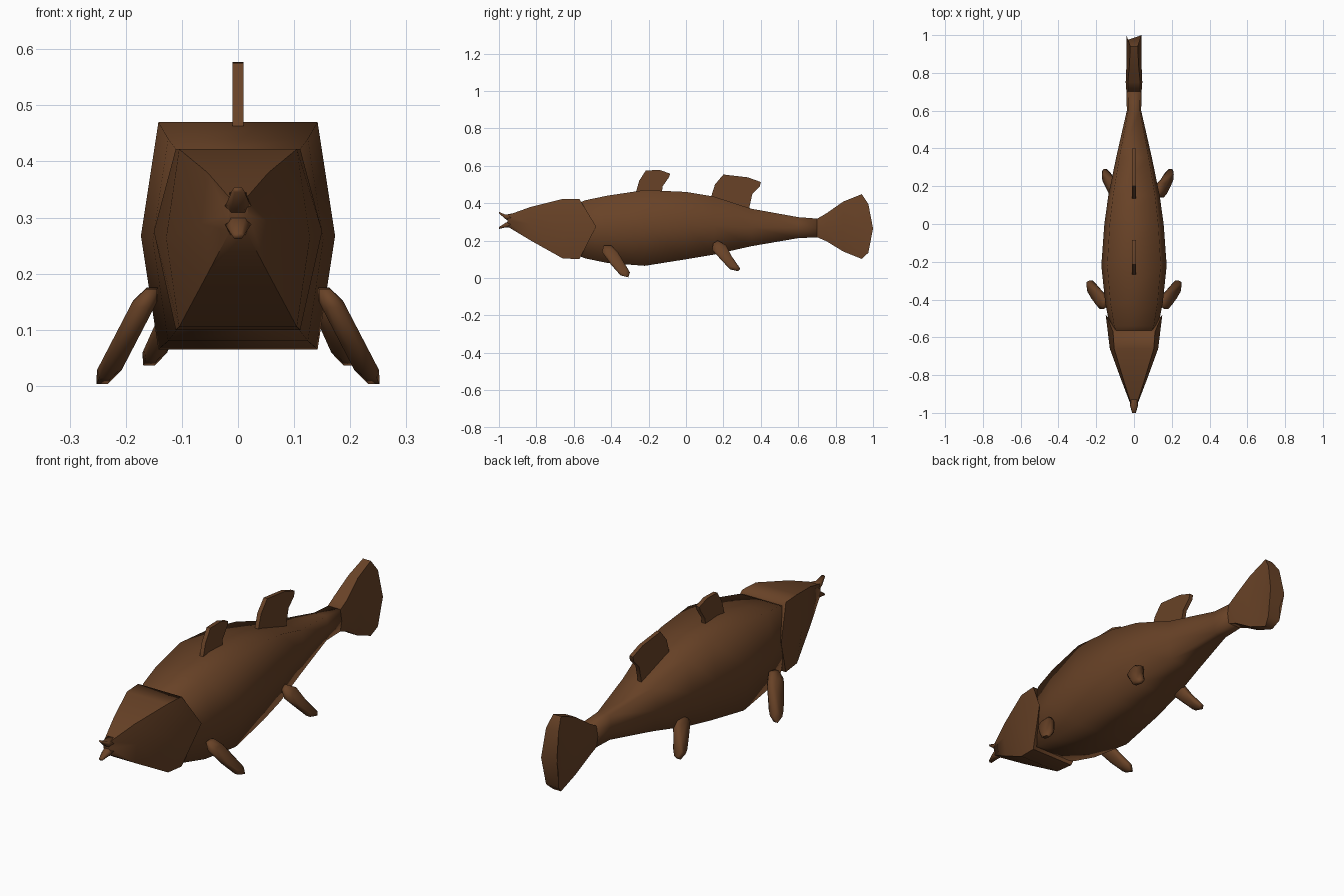
import bpy, bmesh, math

brown = bpy.data.materials.new("brown")
brown.diffuse_color = (0.14, 0.055, 0.02, 1)


def make(name, rings, smooth=100):
    """Skin a list of equal-length point rings and cap both ends."""
    bm = bmesh.new()
    vs = [[bm.verts.new(p) for p in r] for r in rings]
    n = len(vs[0])
    for a, b in zip(vs, vs[1:]):
        for i in range(n):
            j = (i + 1) % n
            bm.faces.new((a[i], a[j], b[j], b[i]))
    bm.faces.new(vs[0])
    bm.faces.new(vs[-1])
    bmesh.ops.recalc_face_normals(bm, faces=bm.faces)
    me = bpy.data.meshes.new(name)
    bm.to_mesh(me)
    bm.free()
    me.materials.append(brown)
    ob = bpy.data.objects.new(name, me)
    bpy.context.collection.objects.link(ob)
    bpy.context.view_layer.objects.active = ob
    ob.select_set(True)
    bpy.ops.object.shade_smooth_by_angle(angle=math.radians(smooth))
    ob.select_set(False)
    return ob


def hexa(y, top, bottom, w, edge=0.82, ymid=None, mid=None):
    """Six-sided cross-section: flat top and bottom, widest in the middle."""
    ym = y if ymid is None else ymid
    m = (top + bottom) / 2 if mid is None else mid
    e = w * edge
    return [(e, y, top), (w, ym, m), (e, y, bottom),
            (-e, y, bottom), (-w, ym, m), (-e, y, top)]


# Trunk, starting inside the gill covers
make("body", [hexa(*s) for s in (
    (-0.60, 0.39, 0.13, 0.10), (-0.54, 0.415, 0.105, 0.128),
    (-0.42, 0.44, 0.08, 0.152), (-0.22, 0.47, 0.065, 0.173),
    (0.0, 0.46, 0.10, 0.157), (0.15, 0.435, 0.125, 0.136),
    (0.35, 0.37, 0.17, 0.095), (0.60, 0.325, 0.213, 0.038),
    (0.72, 0.316, 0.218, 0.040))])

# Head with gill covers that sweep back at the sides
make("head", [
    hexa(-0.955, 0.335, 0.275, 0.018),
    hexa(-0.83, 0.38, 0.20, 0.066),
    hexa(-0.66, 0.422, 0.105, 0.128),
    hexa(-0.57, 0.422, 0.10, 0.150, 0.74, -0.48, 0.275),
    hexa(-0.56, 0.40, 0.125, 0.132, 0.74, -0.50, 0.275)], 70)

# Parted lips
make("upper_lip", [hexa(-0.93, 0.345, 0.295, 0.024, 0.6),
                   hexa(-0.965, 0.338, 0.315, 0.020, 0.6),
                   hexa(-1.0, 0.354, 0.345, 0.010, 0.6)])
make("lower_lip", [hexa(-0.93, 0.31, 0.268, 0.024, 0.6),
                   hexa(-0.965, 0.295, 0.270, 0.020, 0.6),
                   hexa(-1.0, 0.272, 0.262, 0.010, 0.6)])

# Tail fan
make("tail_fin", [
    hexa(0.70, 0.316, 0.218, 0.040),
    hexa(0.75, 0.345, 0.197, 0.044, 0.75),
    hexa(0.84, 0.408, 0.142, 0.040, 0.6),
    hexa(0.94, 0.448, 0.102, 0.040, 0.5, 0.96),
    hexa(0.975, 0.395, 0.135, 0.040, 0.8, 1.0)], 70)


def plate(name, outline, t):
    make(name, [[(x, y, z) for y, z in outline] for x in (-t, t)], 40)


# Back fins
plate("front_dorsal_fin", [(-0.27, 0.45), (-0.25, 0.52), (-0.215, 0.575),
      (-0.14, 0.577), (-0.085, 0.558), (-0.09, 0.54), (-0.125, 0.49),
      (-0.13, 0.45)], 0.0095)
plate("rear_dorsal_fin", [(0.13, 0.42), (0.155, 0.50), (0.20, 0.553),
      (0.33, 0.538), (0.40, 0.513), (0.395, 0.49), (0.355, 0.45),
      (0.335, 0.36)], 0.0095)


def paddle(name, outline, x_root, lean, side):
    """Rounded fin whose outline leans outward as it drops."""
    n = len(outline)
    cy = sum(p[0] for p in outline) / n
    cz = sum(p[1] for p in outline) / n
    z_root = max(p[1] for p in outline)
    rings = []
    for dx, k in ((-0.022, 0.72), (-0.010, 1), (0.010, 1), (0.022, 0.72)):
        ring = []
        for y, z in outline:
            y, z = cy + (y - cy) * k, cz + (z - cz) * k
            ring.append((side * (x_root + (z_root - z) * lean + dx), y, z))
        rings.append(ring)
    make(name, rings, 80)


pectoral = [(-0.45, 0.14), (-0.44, 0.172), (-0.40, 0.175), (-0.365, 0.14),
            (-0.30, 0.03), (-0.308, 0.003), (-0.35, 0.014), (-0.40, 0.07)]
pelvic = [(0.14, 0.15), (0.145, 0.185), (0.17, 0.20), (0.215, 0.175),
          (0.245, 0.115), (0.29, 0.05), (0.28, 0.036), (0.235, 0.046),
          (0.185, 0.10)]
for label, side, root in (("right", 1, 0.125), ("left", -1, 0.085)):
    paddle(label + "_pectoral_fin", pectoral, 0.153, 0.52, side)
    paddle(label + "_pelvic_fin", pelvic, root, 0.45, side)
